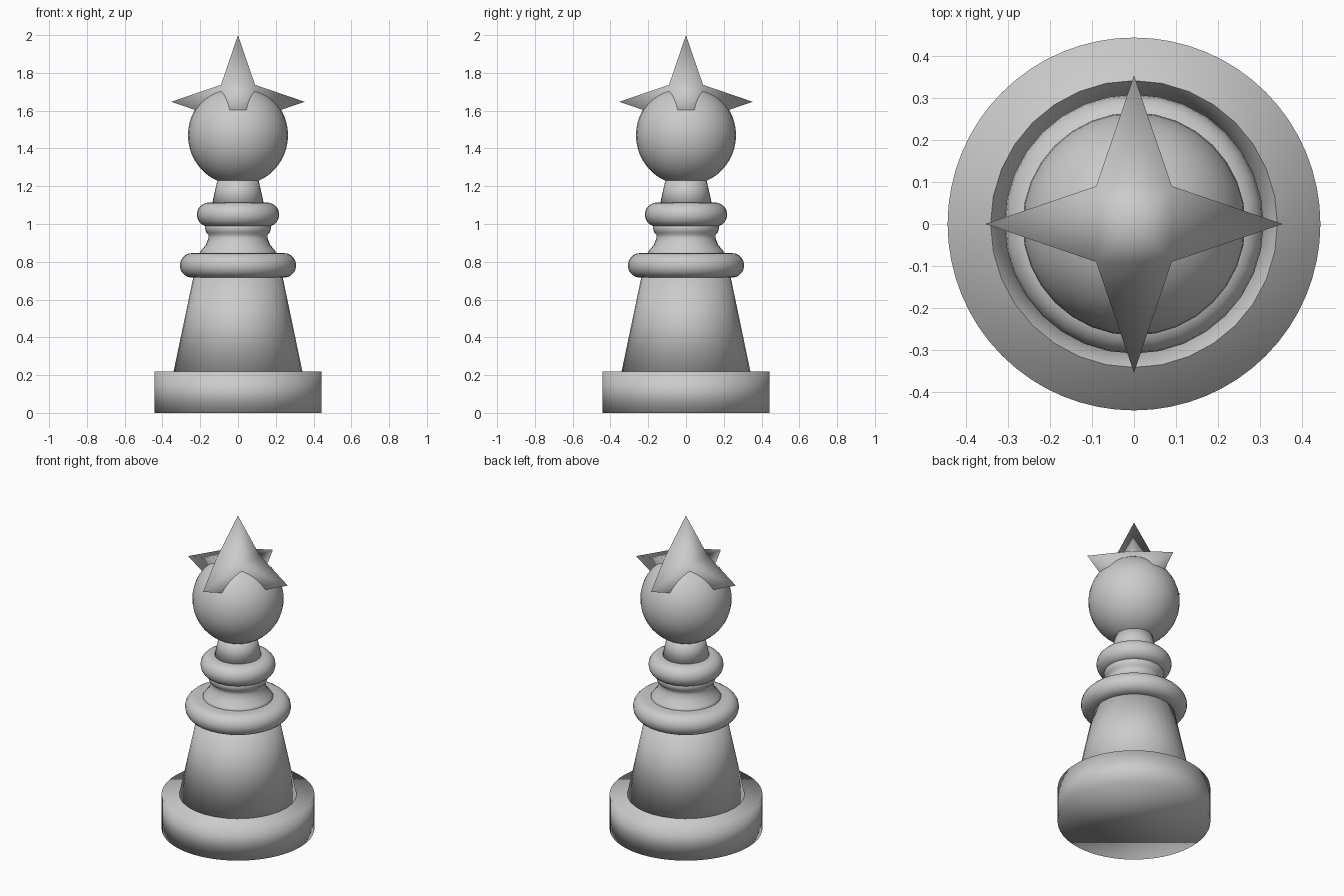
import bpy, bmesh, math
from mathutils import Vector

cube = bpy.data.objects.get("Cube")
if cube:
    bpy.data.objects.remove(cube, do_unlink=True)

# Single stone colour
grey = bpy.data.materials.new("light grey")
grey.use_nodes = True
colour = (0.6, 0.6, 0.6, 1)
grey.diffuse_color = colour
grey.node_tree.nodes["Principled BSDF"].inputs["Base Color"].default_value = colour


def finish(name, bm):
    bmesh.ops.recalc_face_normals(bm, faces=bm.faces)
    for face in bm.faces:
        face.smooth = True
    mesh = bpy.data.meshes.new(name)
    bm.to_mesh(mesh)
    bm.free()
    mesh.materials.append(grey)
    obj = bpy.data.objects.new(name, mesh)
    bpy.context.collection.objects.link(obj)
    return obj


def lathe(name, profile, sides):
    """Turn a (radius, height) profile about z and cap both ends."""
    bm = bmesh.new()
    rings = []
    for r, z in profile:
        angles = [math.tau * i / sides for i in range(sides)]
        rings.append([bm.verts.new((r * math.cos(a), r * math.sin(a), z)) for a in angles])
    for low, high in zip(rings, rings[1:]):
        for i in range(sides):
            j = (i + 1) % sides
            bm.faces.new((low[i], low[j], high[j], high[i]))
    bm.faces.new(rings[0][::-1])
    bm.faces.new(rings[-1])
    return finish(name, bm)


def rounded_ring(name, outer, z, thick):
    """Disc with a half-round rim."""
    steps = 10
    rim = [(outer - thick + thick * math.cos(a), z + thick * math.sin(a))
           for a in (math.pi * (i / steps - 0.5) for i in range(steps + 1))]
    return lathe(name, rim, 32)


# Foot and tapered body
lathe("base", [(0.443, 0), (0.443, 0.22)], 64)
lathe("body", [(0.345, 0.2), (0.23, 0.75)], 32)

# Collars with the flared waist and neck between them
rounded_ring("lower_collar", 0.308, 0.781, 0.065)
lathe("waist", [(0.215, 0.83), (0.195, 0.86), (0.17, 0.89), (0.157, 0.925),
                (0.157, 0.945), (0.168, 0.955), (0.174, 0.975), (0.174, 1.0)], 32)
rounded_ring("upper_collar", 0.218, 1.05, 0.064)
lathe("neck", [(0.141, 1.09), (0.105, 1.25)], 32)

# Round head
bm = bmesh.new()
bmesh.ops.create_uvsphere(bm, u_segments=32, v_segments=24, radius=0.265)
finish("head", bm).location.z = 1.47

# Six-pointed star: a cube with a spike raised on every face
bm = bmesh.new()
bmesh.ops.create_cube(bm, size=0.18)
for face in list(bm.faces):
    axis = Vector(face.calc_center_median()).normalized()
    bmesh.ops.poke(bm, faces=[face])["verts"][0].co = axis * 0.353
finish("star_crown", bm).location.z = 1.647
